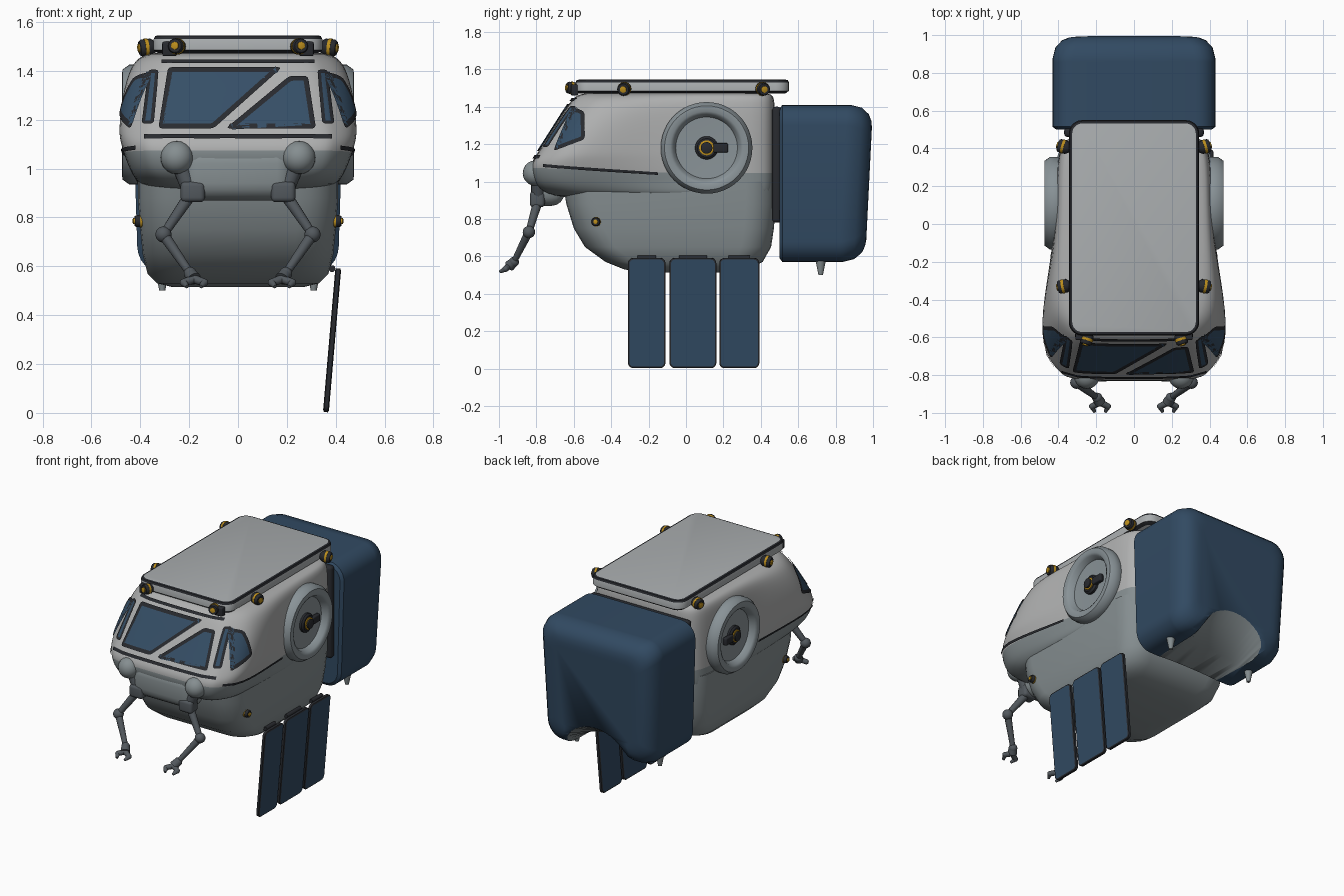
import bpy, bmesh, math
from mathutils import Vector, Matrix
from mathutils.bvhtree import BVHTree

if "Cube" in bpy.data.objects:
    bpy.data.objects.remove(bpy.data.objects["Cube"])


def mat(name, r, g, b):
    m = bpy.data.materials.new(name)
    m.diffuse_color = (r, g, b, 1)
    m.use_nodes = True
    m.node_tree.nodes["Principled BSDF"].inputs["Base Color"].default_value = m.diffuse_color
    return m


SHELL = mat("shell_light_grey", .43, .435, .435)
HULL = mat("hull_grey", .235, .27, .28)
ROOF = mat("roof_grey", .40, .42, .43)
DISC = mat("disc_grey", .25, .29, .31)
BLUE = mat("pack_blue", .031, .068, .122)
GLASS = mat("window_blue", .036, .078, .135)
DARK = mat("trim_dark", .021, .023, .028)
ARM = mat("arm_grey", .085, .098, .11)
GOLD = mat("lamp_yellow", .50, .27, .012)


def finish(name, bm, mats, angle=40):
    me = bpy.data.meshes.new(name)
    bm.to_mesh(me)
    bm.free()
    ob = bpy.data.objects.new(name, me)
    bpy.context.collection.objects.link(ob)
    for m in mats:
        me.materials.append(m)
    bpy.ops.object.select_all(action='DESELECT')
    ob.select_set(True)
    bpy.context.view_layer.objects.active = ob
    bpy.ops.object.shade_smooth_by_angle(angle=math.radians(angle))
    return ob


def loft(name, rings, mats, rule=None, angle=40):
    bm = bmesh.new()
    vs = [[bm.verts.new(p) for p in r] for r in rings]
    n = len(vs[0])
    for a, b in zip(vs, vs[1:]):
        for i in range(n):
            j = (i + 1) % n
            bm.faces.new((a[i], a[j], b[j], b[i]))
    bm.faces.new(vs[0][::-1])
    bm.faces.new(vs[-1])
    bmesh.ops.recalc_face_normals(bm, faces=bm.faces)
    if rule:
        for f in bm.faces:
            f.material_index = rule(f)
    return finish(name, bm, mats, angle)


def rrect(u0, u1, v0, v1, r, n=6):
    pts = []
    for k, (cu, cv) in enumerate(((u1 - r, v1 - r), (u0 + r, v1 - r), (u0 + r, v0 + r), (u1 - r, v0 + r))):
        for i in range(n + 1):
            a = math.pi / 2 * (k + i / n)
            pts.append((cu + r * math.cos(a), cv + r * math.sin(a)))
    return pts


def lathe(name, prof, c, axis, m, n=24):
    q = Vector(axis).to_track_quat('Z', 'Y')
    ang = [2 * math.pi * i / n for i in range(n)]
    return loft(name, [[Vector(c) + q @ Vector((r * math.cos(a), r * math.sin(a), h)) for a in ang]
                       for r, h in prof], [m])


def limb(name, a, b, r0, r1, m):
    d = Vector(b) - Vector(a)
    return lathe(name, [(r0, 0), (r1, d.length)], a, d, m, 12)


def ball(name, c, r, m):
    return lathe(name, [(max(.001, r * math.sin(math.pi * i / 10)), -r * math.cos(math.pi * i / 10))
                        for i in range(11)], c, (0, 0, 1), m, 20)


def rbox(name, c, size, bev, m):
    bm = bmesh.new()
    bmesh.ops.create_cube(bm, size=1, matrix=Matrix.Translation(c) @ Matrix.Diagonal((*size, 1)))
    bmesh.ops.bevel(bm, geom=bm.edges[:], offset=bev, segments=4, profile=.5, affect='EDGES')
    return finish(name, bm, [m])


# lower hull
loft("lower_hull", [[(x, y, z) for x, y in rrect(-w, w, y0, y1, r)] for z, w, y0, y1, r in (
    (.515, .27, -.22, .25, .10), (.53, .33, -.33, .32, .13), (.57, .37, -.43, .41, .15),
    (.65, .39, -.54, .455, .16), (.75, .40, -.60, .47, .16), (.88, .41, -.64, .48, .16),
    (1.0, .41, -.66, .48, .16))], [HULL], angle=60)


# cabin shell: horizontal outlines stacked in z, smoothed; the colour line drops toward the rear
def outline(z, yf, wn, ws, wm, wr, yr):
    half = [(wn * .5, yf), (wn - .02, yf + .01), (wn + .02, yf + .045), (ws - .01, yf + .13),
            (ws, yf + .30), (wm, -.15), (wr, .1), (wr, .38), (wr - .06, yr), (wr * .4, yr)]
    pts = half + [(-x, y) for x, y in half[::-1]]
    return [(x, y, z - (.04 * min(1, max(0, (y + .8) / .65)) if z == 1.08 else 0)) for x, y in pts]


cabin = loft("cabin_shell", [outline(*v) for v in (
    (.90, -.67, .25, .36, .40, .40, .46), (.95, -.78, .33, .42, .42, .41, .47),
    (1.0, -.82, .36, .45, .42, .41, .475), (1.08, -.835, .375, .475, .43, .41, .475),
    (1.12, -.815, .38, .49, .435, .41, .475), (1.16, -.79, .375, .495, .435, .41, .475),
    (1.30, -.70, .36, .48, .43, .41, .475), (1.42, -.625, .33, .445, .425, .405, .475),
    (1.46, -.59, .30, .40, .40, .39, .465), (1.48, -.53, .27, .34, .35, .35, .44))],
    [SHELL, HULL], lambda f: int(f.calc_center_median().z < 1.06), 60)
sub = cabin.modifiers.new("smooth", 'SUBSURF')
sub.levels = 2
bpy.ops.object.modifier_apply(modifier=sub.name)
tree = BVHTree.FromObject(cabin, bpy.context.evaluated_depsgraph_get())


# thin plates laid onto the cabin; side = 0 projects from the front, +-1 from a side
def plate(name, poly, side=0, rim=.02, rnd=.015, m=GLASS):
    bm = bmesh.new()
    bm.faces.new([bm.verts.new((u, 0, v)) for u, v in poly])
    if rnd:
        bmesh.ops.bevel(bm, geom=bm.verts[:], offset=rnd, segments=3, profile=.5, affect='VERTICES')
    if rim:
        for g in bmesh.ops.inset_individual(bm, faces=bm.faces[:], thickness=rim)['faces']:
            g.material_index = 1
    bmesh.ops.triangulate(bm, faces=bm.faces[:])
    bmesh.ops.subdivide_edges(bm, edges=bm.edges[:], cuts=8, use_grid_fill=True)
    for v in bm.verts:
        o, d = (Vector((side * 3, v.co.x, v.co.z)), Vector((-side, 0, 0))) if side else \
            (Vector((v.co.x, -3, v.co.z)), Vector((0, 1, 0)))
        hit, nor, _, _ = tree.ray_cast(o, d)
        if hit:
            v.co = hit + nor * .008
    bmesh.ops.recalc_face_normals(bm, faces=bm.faces)
    c = sum((f.normal for f in bm.faces), Vector())
    if c.dot(Vector((side, 0 if side else -1, 0))) < 0:
        bmesh.ops.reverse_faces(bm, faces=bm.faces[:])
    return finish(name, bm, [m, DARK])


plate("windshield_large", [(-.325, 1.16), (-.10, 1.16), (.18, 1.41), (-.285, 1.41)])
plate("windshield_small", [(-.05, 1.16), (.318, 1.16), (.285, 1.375), (.21, 1.375)])
plate("front_seam", [(-.38, 1.12), (.38, 1.12), (.38, 1.137), (-.38, 1.137)], 0, 0, 0, DARK)
plate("brow_seam", [(-.31, 1.426), (.31, 1.426), (.31, 1.44), (-.31, 1.44)], 0, 0, 0, DARK)
for s in (-1, 1):
    plate("pillar_window", [(s * u, v) for u, v in ((.343, 1.18), (.39, 1.18), (.362, 1.40), (.322, 1.40))],
          0, .013, .012)
    plate("side_window", [(-.705, 1.16), (-.54, 1.225), (-.54, 1.37), (-.585, 1.39), (-.61, 1.375)], s)
    plate("side_seam", [(-.76, 1.078), (-.15, 1.036), (-.15, 1.05), (-.76, 1.094)], s, 0, 0, DARK)

# chin below the nose
rbox("chin", (0, -.74, .98), (.46, .18, .22), .07, HULL)

# roof slab with dark edge
loft("roof_slab", [[(x, y, z) for x, y in rrect(-.345 + i, .345 - i, -.59 + i, .55 - i, .07 - i)]
                   for z, i in ((1.47, .02), (1.485, 0), (1.53, 0), (1.542, .006), (1.545, .018))],
     [ROOF, DARK], lambda f: int(len(f.verts) == 4 and not 1.49 < f.calc_center_median().z < 1.525))

# backpack with an arched, sloping recess underneath
pack = loft("backpack", [[(x * (1 - .06 * (1.41 - z) / .84), y - (.05 * (1.41 - z) if y > .8 else 0), z)
                          for x, z in rrect(-.435 + i, .435 - i, .57 + i, 1.41 - i, r)]
                         for y, i, r in ((.50, .04, .07), (.50, .02, .09), (.515, 0, .11), (.53, 0, .11),
                                         (.86, 0, .11), (.88, 0, .11), (.94, .015, .11), (.98, .05, .10),
                                         (.995, .085, .09), (1.0, .12, .07), (1.0, .15, .04))], [BLUE], angle=35)
cutter = loft("recess_cutter", [[(.24 * math.cos(a * math.pi / 20), y, .56 + h * math.sin(a * math.pi / 20))
                                 for a in range(40)] for y, h in ((.45, .02), (.72, .06), (1.05, .25))],
              [HULL], angle=60)
cutter.hide_render = True
mod = pack.modifiers.new("recess", 'BOOLEAN')
mod.object, mod.solver, mod.material_mode = cutter, 'EXACT', 'TRANSFER'
bpy.context.view_layer.objects.active = pack
bpy.ops.object.modifier_apply(modifier=mod.name)
bpy.data.objects.remove(cutter)
rbox("pack_mount", (0, .485, 1.09), (.74, .05, .62), .02, DARK)


def lamp(name, c, axis, r=.03):
    lathe(name + "_can", [(r * .6, -.04), (r, -.02), (r, .02), (r * .85, .028)], c, axis, DARK, 16)
    lathe(name + "_band", [(r * 1.06, -.006), (r * 1.06, .008)], c, axis, GOLD, 16)
    lathe(name + "_lens", [(r * .5, .02), (r * .5, .034), (r * .3, .036)], c, axis, GOLD, 16)


for s in (-1, 1):
    # pack feet
    lathe("pack_foot", [(.03, .09), (.018, .03), (.012, 0)], (s * .31, .72, .50), (0, 0, 1), HULL, 12)

    # round side hatch
    ax = (s, 0, 0)
    c = (0, .11, 1.18)
    lathe("side_disc", [(.22, .36), (.245, .39), (.245, .445), (.225, .473), (.195, .475), (.18, .465),
                        (.165, .43), (.05, .425)], c, ax, DISC, 48)
    lathe("disc_hub", [(.062, .42), (.062, .44), (.05, .45)], c, ax, DARK)
    lathe("hub_ring", [(.04, .44), (.04, .456), (.034, .458)], c, ax, GOLD)
    lathe("hub_cap", [(.031, .44), (.031, .468), (.02, .472)], c, ax, DARK)
    rbox("hub_handle", (s * .445, .185, 1.18), (.03, .08, .05), .008, DARK)

    # roof and hull lamps
    lamp("front_roof_lamp", (s * .25, -.61, 1.50), (s * .3, -1, .1), .032)
    rbox("lamp_bracket", (s * .28, -.595, 1.49), (.06, .04, .06), .008, DARK)
    lamp("side_roof_lamp", (s * .375, -.33, 1.495), (s, -.2, -.1), .035)
    lamp("rear_roof_lamp", (s * .375, .41, 1.495), (s, .3, -.1), .035)
    lamp("hull_lamp", (s * .395, -.48, .785), (s, -.1, 0), .024)
    limb("hull_lamp_stem", (s * .30, -.46, .785), (s * .37, -.48, .785), .024, .018, DARK)

    # folding arms with two-finger claws
    sh, el, wr = (s * .19, -.79, .90), (s * .305, -.84, .73), (s * .195, -.92, .57)
    ball("shoulder_ball", (s * .25, -.805, 1.045), .068, HULL)
    limb("shoulder_link", (s * .23, -.79, 1.0), sh, .035, .035, ARM)
    rbox("shoulder_block", (s * .185, -.795, .905), (.10, .08, .085), .02, ARM)
    limb("upper_arm", sh, el, .026, .018, ARM)
    ball("elbow", el, .033, ARM)
    limb("forearm", el, wr, .023, .016, ARM)
    ball("wrist", wr, .027, ARM)
    palm = (s * .18, -.945, .548)
    limb("palm", wr, palm, .026, .03, ARM)
    for t in (-1, 1):
        knuckle = (palm[0] + t * .042, -.965, .533)
        limb("finger_base", palm, knuckle, .018, .016, ARM)
        ball("knuckle", knuckle, .016, ARM)
        limb("finger_tip", knuckle, (palm[0] + t * .028, -.995, .517), .016, .008, ARM)

# hanging solar panels on the right side, tilted inward at the bottom
for y0, y1 in ((-.31, -.11), (-.088, .162), (.178, .392)):
    p = loft("solar_panel", [[(x, y, z) for y, z in rrect(y0 + i, y1 - i, -.295 + i, .295 - i, .028 - i)]
                             for x, i in ((-.012, .008), (-.008, 0), (.008, 0), (.012, .008))],
             [BLUE, DARK], lambda f: int(len(f.verts) == 4), 15)
    p.location = (.385, 0, .297)
    p.rotation_euler = (0, .086, 0)
    limb("panel_hinge", (.385, y0 + .05, .59), (.385, y1 - .05, .59), .014, .014, DARK)
